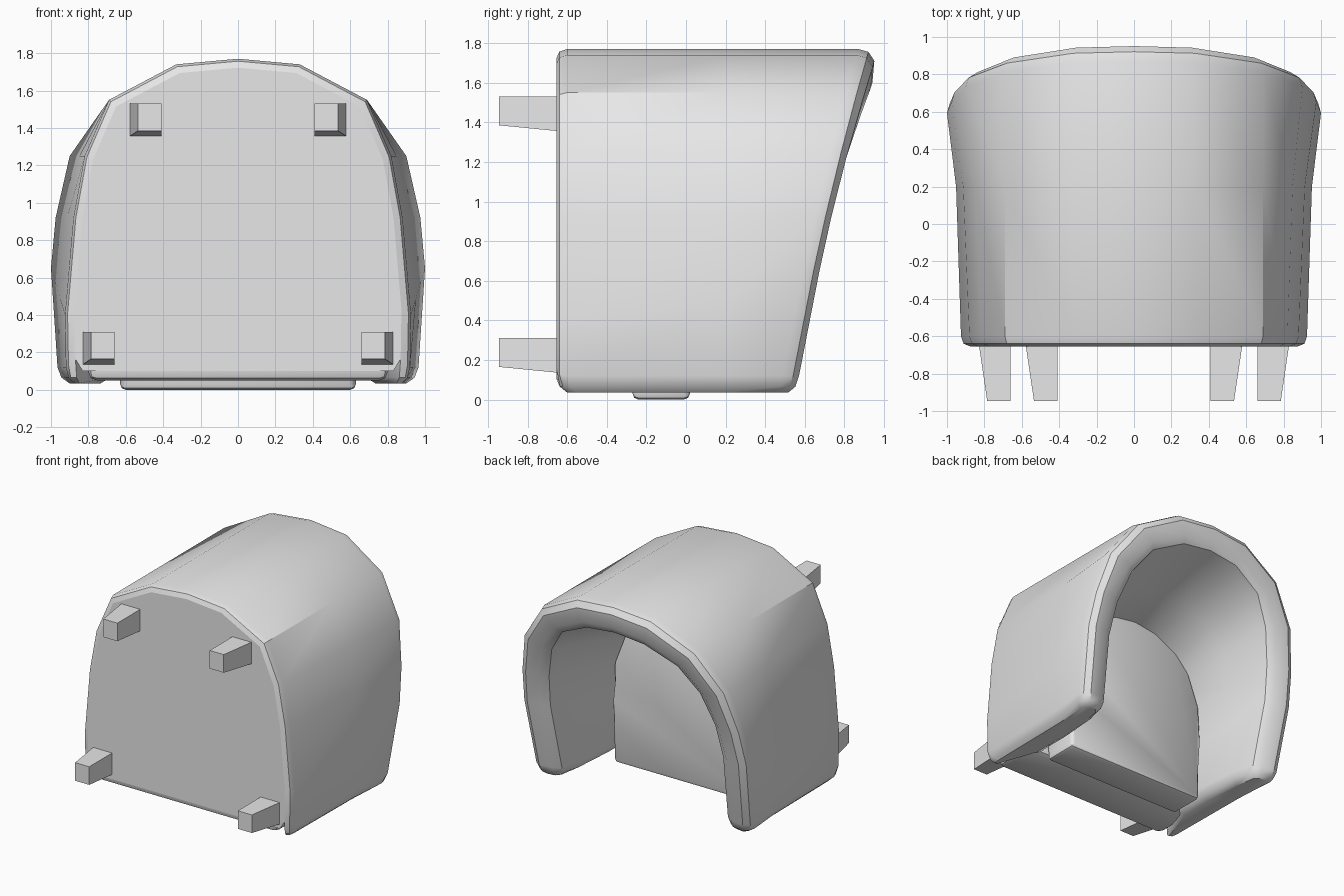
import bpy, bmesh, math
from mathutils import Vector

cube = bpy.data.objects.get("Cube")
if cube:
    bpy.data.objects.remove(cube, do_unlink=True)

grey = bpy.data.materials.new("light_grey")
grey.use_nodes = True
grey.diffuse_color = (0.8, 0.8, 0.8, 1)
grey.node_tree.nodes["Principled BSDF"].inputs["Base Color"].default_value = (0.8, 0.8, 0.8, 1)


def finish(name, bm, smooth=True):
    """Turn a bmesh into a named, coloured object."""
    bmesh.ops.recalc_face_normals(bm, faces=bm.faces)
    mesh = bpy.data.meshes.new(name)
    bm.to_mesh(mesh)
    bm.free()
    mesh.materials.append(grey)
    obj = bpy.data.objects.new(name, mesh)
    bpy.context.collection.objects.link(obj)
    if smooth:
        bpy.ops.object.select_all(action="DESELECT")
        obj.select_set(True)
        bpy.context.view_layer.objects.active = obj
        bpy.ops.object.shade_smooth_by_angle(angle=math.radians(35))
    return obj


def loft(bm, rings):
    """Skin a list of closed rings and cap both ends."""
    loops = [[bm.verts.new(p) for p in ring] for ring in rings]
    n = len(loops[0])
    for a, b in zip(loops, loops[1:]):
        for i in range(n):
            j = (i + 1) % n
            bm.faces.new((a[i], a[j], b[j], b[i]))
    bm.faces.new(loops[0])
    bm.faces.new(loops[-1])


def mirror(half):
    """Complete a half outline whose last point lies on the centre line."""
    return half + [(-x, z) for x, z in reversed(half[:-1])]


def prism(name, outline, y0, y1, bevel=0):
    bm = bmesh.new()
    loft(bm, [[(x, y, z) for x, z in outline] for y in (y0, y1)])
    if bevel:
        bmesh.ops.bevel(bm, geom=bm.edges[:], offset=bevel, segments=2,
                        profile=0.5, affect="EDGES", clamp_overlap=True)
    return finish(name, bm)


# Half outlines (x, z) from an arm end to the middle of the backrest
base = [(.92, .12), (.925, .4), (.88, .92), (.82, 1.25), (.69, 1.55), (.33, 1.74), (0, 1.77)]
outer = [(.965, .12), (1, .65), (.975, .92), (.9, 1.25), (.69, 1.55), (.33, 1.74), (0, 1.77)]
inner = [(.72, .12), (.75, .65), (.72, .92), (.64, 1.18), (.5, 1.38), (.25, 1.5), (0, 1.53)]
seat = [(.66, .12), (.66, .5), (.64, .78), (.54, 1.04), (.4, 1.18), (.2, 1.28), (0, 1.31)]


def inset(p, s):
    return (p[0] * s, .9 + (p[1] - .9) * s)


def mix(a, b, t):
    return tuple(u + (v - u) * t for u, v in zip(a, b))


def section(b, o, i, s):
    """Wall cross-section: up the outside, over the rim, down the inside."""
    rim = .55 + .17 * o[1] + .032 * o[1] ** 2
    pts = [(inset(b, .945), -.655), (inset(b, .985), -.64), (b, -.6),
           (mix(b, o, .35), .2), (o, rim - .08), (mix(o, i, .06), rim - .03),
           (mix(o, i, .25), rim), (mix(o, i, .7), rim - .01),
           (mix(o, i, .93), rim - .05), (i, rim - .12),
           (mix(s, i, .5), .35), (s, 0), (s, -.3)]
    return [Vector((p[0], y, p[1])) for p, y in pts]


def arm_tip(ring, shrink, z):
    """Smaller copy of an end section, used to round the front of an arm."""
    cx = sum(p.x for p in ring) / len(ring)
    return [Vector((cx + (p.x - cx) * shrink, -.04 + (p.y + .04) * (.8 + .2 * shrink), z))
            for p in ring]


# Curved wall: both arms and the backrest in one sweep
rings = [section(*group) for group in zip(*map(mirror, (base, outer, inner, seat)))]
tips = [(.55, .035), (.85, .065)]
rings = ([arm_tip(rings[0], *t) for t in tips] + rings
         + [arm_tip(rings[-1], *t) for t in reversed(tips)])
bm = bmesh.new()
loft(bm, rings)
finish("curved_arms_and_back", bm)

# Base under the seat, and its rounded front panel
plate = [(.83, .1)] + [inset(p, .945) for p in base]
prism("seat_base", mirror(plate), -.655, -.27)
prism("front_panel", [(-.8, .05), (.8, .05), (.8, .4), (-.8, .4)], -.65, -.27, .045)

# Seat cushion
cushion = [(.63, 0), (.63, .5), (.63, .8), (.53, 1.06), (.4, 1.2), (.2, 1.3), (0, 1.33)]
prism("seat_cushion", mirror(cushion), -.27, .02, .03)

# Tapered legs: the inner and upper edges stay straight
for pair, x, z in (("front", .66, .31), ("back", .41, 1.53)):
    for side, sx in (("left", 1), ("right", -1)):
        bm = bmesh.new()
        loft(bm, [[(sx * (x + w * u), y, z - d * v)
                   for u, v in ((0, 0), (1, 0), (1, 1), (0, 1))]
                  for y, w, d in ((-.64, .17, .175), (-.945, .125, .145))])
        finish(f"{pair}_{side}_leg", bm, smooth=False)
